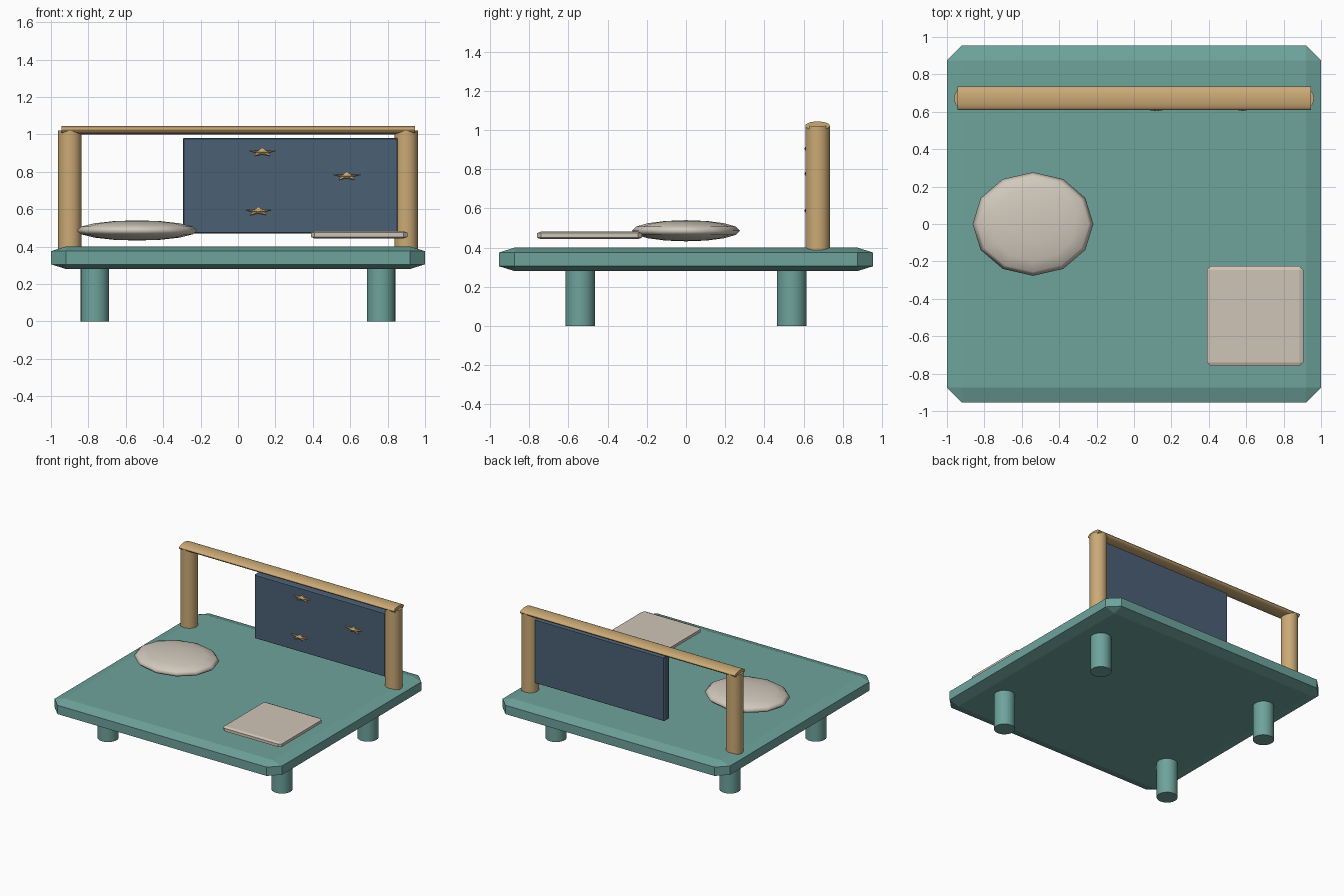
import bpy, bmesh, math
from mathutils import Vector

if "Cube" in bpy.data.objects:
    bpy.data.objects.remove(bpy.data.objects["Cube"])


def material(name, rgb):
    """Flat material from 0-255 sRGB values."""
    lin = [((c / 255 + 0.055) / 1.055) ** 2.4 for c in rgb]
    m = bpy.data.materials.new(name)
    m.diffuse_color = (*lin, 1)
    m.use_nodes = True
    m.node_tree.nodes["Principled BSDF"].inputs["Base Color"].default_value = m.diffuse_color
    return m


TEAL = material("teal", (110, 163, 156))
WOOD = material("wood", (203, 170, 118))
NAVY = material("navy", (75, 96, 117))
CREAM = material("cream", (209, 201, 188))
LINEN = material("linen", (208, 197, 183))


def finish(ob, name, mat, smooth=False):
    ob.name = name
    ob.data.materials.append(mat)
    bpy.ops.object.select_all(action='DESELECT')
    ob.select_set(True)
    bpy.context.view_layer.objects.active = ob
    bpy.ops.object.transform_apply(location=False, rotation=True, scale=True)
    if smooth:
        bpy.ops.object.shade_smooth_by_angle(angle=math.radians(40))
    return ob


def chamfered_box(name, lo, hi, cut, mat):
    """Box with one-step chamfers whose width differs per axis."""
    lo, hi = Vector(lo), Vector(hi)
    half, mid = (hi - lo) / 2, (hi + lo) / 2
    bm = bmesh.new()
    for sx in (-1, 1):
        for sy in (-1, 1):
            for sz in (-1, 1):
                s = Vector((sx, sy, sz))
                for axis in range(3):
                    p = [half[i] - (0 if i == axis else cut[i]) for i in range(3)]
                    bm.verts.new([mid[i] + s[i] * p[i] for i in range(3)])
    bmesh.ops.convex_hull(bm, input=bm.verts)
    bmesh.ops.dissolve_limit(bm, angle_limit=0.01, verts=bm.verts, edges=bm.edges)
    bmesh.ops.recalc_face_normals(bm, faces=bm.faces)
    me = bpy.data.meshes.new(name)
    bm.to_mesh(me)
    bm.free()
    ob = bpy.data.objects.new(name, me)
    bpy.context.collection.objects.link(ob)
    return finish(ob, name, mat)


def post(name, x, y, z0, z1, r, mat):
    bpy.ops.mesh.primitive_cylinder_add(vertices=24, radius=r, depth=z1 - z0,
                                        location=(x, y, (z0 + z1) / 2))
    return finish(bpy.context.object, name, mat, True)


# Platform and legs
chamfered_box("platform", (-1, -0.955, 0.28), (1, 0.955, 0.4), (0.08, 0.08, 0.025), TEAL)
for sx in (-1, 1):
    for sy in (-1, 1):
        post("leg", sx * 0.765, sy * 0.54, 0, 0.3, 0.076, TEAL)

# Back frame: two posts and a flattened rail
for sx in (-1, 1):
    post("frame_post", sx * 0.899, 0.672, 0.37, 1.02, 0.063, WOOD)
bpy.ops.mesh.primitive_cylinder_add(vertices=24, radius=1, depth=1.89,
                                    location=(0, 0.672, 1.022),
                                    rotation=(0, math.pi / 2, 0))
bpy.context.object.scale = (0.022, 0.063, 1)
finish(bpy.context.object, "frame_rail", WOOD, True)

# Hanging panel
chamfered_box("hanging_panel", (-0.295, 0.625, 0.47), (0.855, 0.695, 0.98),
              (0.005, 0.008, 0.005), NAVY)


# Wide, slightly peaked stars on the panel
def star(x, z):
    bm = bmesh.new()
    front, back = [], []
    for i in range(10):
        a = math.pi / 2 + i * math.pi / 5
        k = 1 if i % 2 == 0 else 0.45
        px, pz = x + 0.077 * k * math.cos(a), z + 0.026 * k * math.sin(a)
        front.append(bm.verts.new((px, 0.615, pz)))
        back.append(bm.verts.new((px, 0.63, pz)))
    peak = bm.verts.new((x, 0.605, z))
    for i in range(10):
        j = (i + 1) % 10
        bm.faces.new((front[i], front[j], peak))
        bm.faces.new((front[j], front[i], back[i], back[j]))
    bm.faces.new(back)
    bmesh.ops.recalc_face_normals(bm, faces=bm.faces)
    me = bpy.data.meshes.new("star")
    bm.to_mesh(me)
    bm.free()
    ob = bpy.data.objects.new("star", me)
    bpy.context.collection.objects.link(ob)
    finish(ob, "star", WOOD)


for x, z in ((0.13, 0.904), (0.582, 0.776), (0.11, 0.588)):
    star(x, z)

# Round cushion and square mat
bpy.ops.mesh.primitive_uv_sphere_add(segments=12, ring_count=8, radius=1,
                                     location=(-0.54, 0, 0.486))
bpy.context.object.scale = (0.323, 0.277, 0.054)
cushion = finish(bpy.context.object, "cushion", CREAM)
cushion.data.polygons.foreach_set("use_smooth", [True] * len(cushion.data.polygons))
chamfered_box("mat", (0.39, -0.76, 0.443), (0.905, -0.225, 0.482),
              (0.02, 0.02, 0.008), LINEN)
